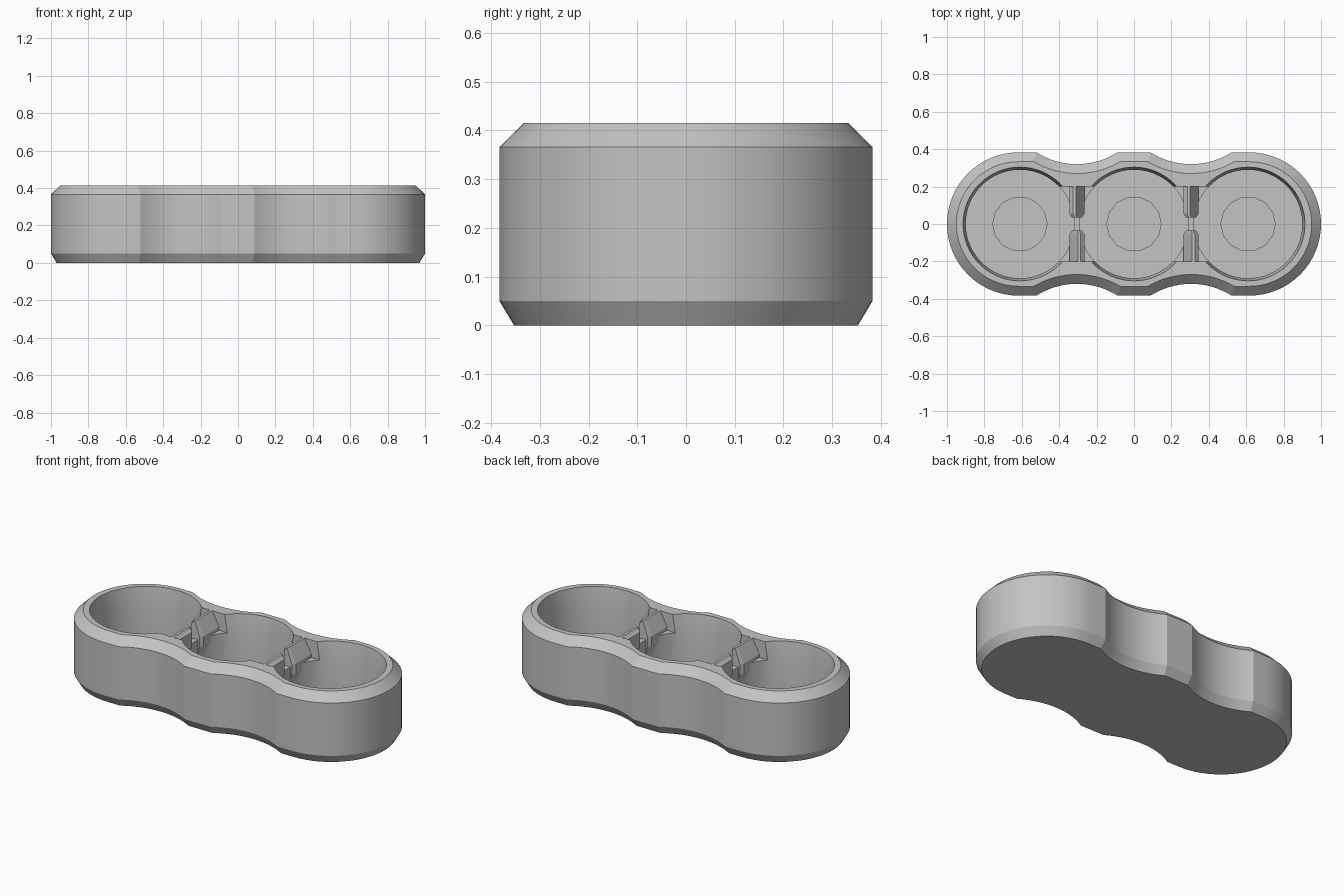
import bpy, bmesh, math

if "Cube" in bpy.data.objects:
    bpy.data.objects.remove(bpy.data.objects["Cube"])

grey = bpy.data.materials.new("plain_grey")
grey.use_nodes = True
grey.diffuse_color = (0.55, 0.55, 0.55, 1)
grey.node_tree.nodes["Principled BSDF"].inputs["Base Color"].default_value = (0.55, 0.55, 0.55, 1)

PITCH = 0.61        # distance between pocket centres
HEIGHT = 0.415
FLOOR = 0.05


def loft(name, rings):
    """Closed solid through rings that share one point count."""
    bm = bmesh.new()
    loops = [[bm.verts.new(p) for p in ring] for ring in rings]
    n = len(loops[0])
    for a, b in zip(loops, loops[1:]):
        for i in range(n):
            j = (i + 1) % n
            bm.faces.new((a[i], a[j], b[j], b[i]))
    bm.faces.new(loops[0][::-1])
    bm.faces.new(loops[-1])
    bmesh.ops.recalc_face_normals(bm, faces=bm.faces)
    mesh = bpy.data.meshes.new(name)
    bm.to_mesh(mesh)
    bm.free()
    mesh.materials.append(grey)
    obj = bpy.data.objects.new(name, mesh)
    bpy.context.collection.objects.link(obj)
    return obj


def circle(x, radius, z, n):
    return [(x + radius * math.cos(math.tau * i / n),
             radius * math.sin(math.tau * i / n), z) for i in range(n)]


def outline(inset, z):
    """Rounded bar with two finger scallops on each long side."""
    r = 0.383 - inset
    cx, cy, scallop = 0.305, 0.725, 0.405 + inset
    half = math.asin(math.sqrt(scallop ** 2 - (cy - r) ** 2) / scallop)
    pts = []
    for i in range(33):                                  # rounded end
        a = math.pi * (i / 32 - 0.5)
        pts.append((0.617 + r * math.cos(a), r * math.sin(a)))
    for side in (1, -1):                                 # scallops
        for i in range(17):
            a = half * (1 - i / 8)
            pts.append((side * cx + scallop * math.sin(a), cy - scallop * math.cos(a)))
    upper = pts
    return [(x, y, z) for x, y in upper] + [(-x, -y, z) for x, y in upper]


def cut(target, cutter):
    cutter.hide_render = True
    mod = target.modifiers.new("cut", "BOOLEAN")
    mod.operation = "DIFFERENCE"
    mod.solver = "EXACT"
    mod.object = cutter
    bpy.context.view_layer.objects.active = target
    bpy.ops.object.modifier_apply(modifier=mod.name)
    bpy.data.objects.remove(cutter)


# Body with chamfered top and bottom
body = loft("holder_body", [outline(0.03, 0), outline(0, 0.05),
                            outline(0, 0.366), outline(0.05, HEIGHT)])

# Three round pockets with a flared mouth and a shallow floor recess
for k in (-1, 0, 1):
    x = k * PITCH
    cut(body, loft("pocket_cutter", [circle(x, 0.29, FLOOR, 64), circle(x, 0.29, 0.31, 64),
                                     circle(x, 0.304, HEIGHT, 64), circle(x, 0.304, 0.5, 64)]))
    cut(body, loft("recess_cutter", [circle(x, 0.145, FLOOR - 0.01, 14),
                                     circle(x, 0.145, 0.2, 14)]))

# Notches in the walls between the pockets
for side in (-1, 1):
    x = side * PITCH / 2
    corners = [(x - 0.12, -0.2), (x + 0.12, -0.2), (x + 0.12, 0.2), (x - 0.12, 0.2)]
    cut(body, loft("notch_cutter", [[(a, b, z) for a, b in corners] for z in (0.31, 0.5)]))

# Opposed wedge-shaped snap clips standing on each notch
profile = [(-0.015, 0.18), (0.01, 0.18), (0.04, 0.27), (0.04, 0.33), (-0.005, HEIGHT),
           (-0.02, HEIGHT), (-0.04, 0.395), (-0.04, 0.31), (-0.015, 0.25)]
clips = []
for side, place in ((-1, "right"), (1, "left")):
    for turn, end in ((1, "back"), (-1, "front")):
        rings = [[(side * PITCH / 2 + turn * dx * s, turn * y, z) for dx, z in profile]
                 for y, s in ((0.035, 0.65), (0.055, 1), (0.203, 1))]
        clips.append(loft(f"{place}_{end}_clip", rings))

# Smooth curved walls, crisp edges
bpy.ops.object.select_all(action="DESELECT")
body.select_set(True)
bpy.context.view_layer.objects.active = body
bpy.ops.object.shade_smooth_by_angle(angle=math.radians(20))
